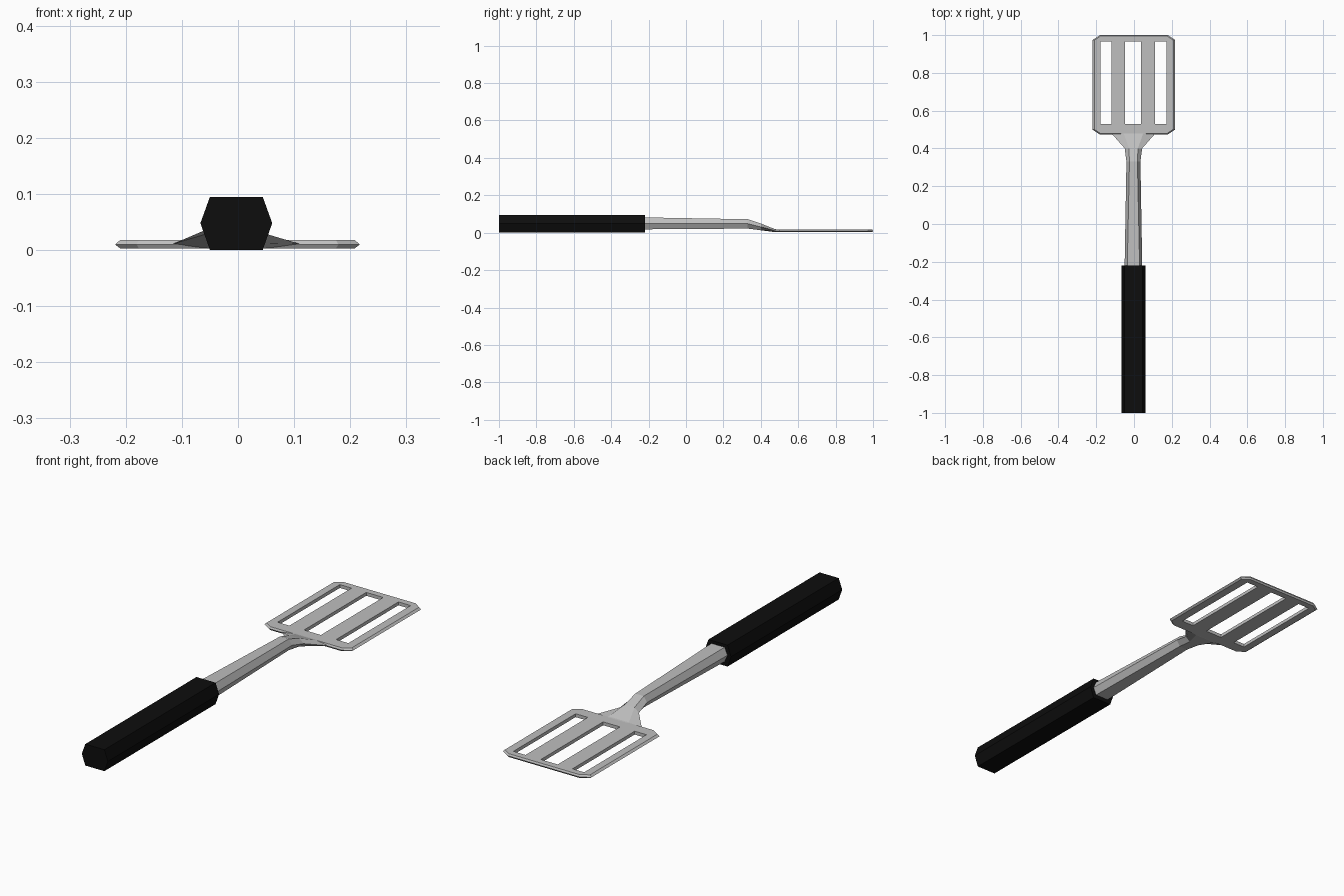
import bpy
import bmesh

if "Cube" in bpy.data.objects:
    bpy.data.objects.remove(bpy.data.objects["Cube"], do_unlink=True)

CENTRE_X = -0.003


def material(name, value, roughness):
    mat = bpy.data.materials.new(name)
    mat.use_nodes = True
    colour = (value, value, value, 1)
    mat.diffuse_color = colour
    node = mat.node_tree.nodes["Principled BSDF"]
    node.inputs["Base Color"].default_value = colour
    node.inputs["Roughness"].default_value = roughness
    return mat


def loft(name, rings, mat):
    """Join equal-length rings of points into a closed, flat-shaded solid."""
    bm = bmesh.new()
    loops = [[bm.verts.new(p) for p in ring] for ring in rings]
    for a, b in zip(loops, loops[1:]):
        for i in range(len(a)):
            j = (i + 1) % len(a)
            bm.faces.new((a[i], a[j], b[j], b[i]))
    bm.faces.new(loops[0])
    bm.faces.new(loops[-1])
    bmesh.ops.recalc_face_normals(bm, faces=bm.faces)
    mesh = bpy.data.meshes.new(name)
    bm.to_mesh(mesh)
    bm.free()
    mesh.materials.append(mat)
    obj = bpy.data.objects.new(name, mesh)
    bpy.context.collection.objects.link(obj)
    return obj


def hexagon(y, wide, flat, low, mid, high):
    """Six-sided cross-section with its points to the sides."""
    half = [(flat, low), (wide, mid), (flat, high)]
    points = half + [(-x, z) for x, z in reversed(half)]
    return [(CENTRE_X + x, y, z) for x, z in points]


def chamfered(inset, z):
    """Blade outline with cut corners."""
    x, x_cut = 0.218 - inset, 0.18 - inset / 2
    y, y_cut = 0.263 - inset / 2, 0.238 - inset / 4
    half = [(x_cut, -y), (x, -y_cut), (x, y_cut), (x_cut, y)]
    points = half + [(-a, b) for a, b in reversed(half)]
    return [(a - 0.001, b + 0.737, z) for a, b in points]


def rectangle(x0, x1, y0, y1, z):
    return [(x0, y0, z), (x1, y0, z), (x1, y1, z), (x0, y1, z)]


steel = material("brushed steel", 0.52, 0.5)
black = material("black grip", 0.004, 0.6)

# Grip
loft("handle", [hexagon(y, 0.064, 0.047, 0, 0.048, 0.095) for y in (-1, -0.22)], black)

# Shaft that tapers, then flares down into the blade
loft("shaft", [
    hexagon(-0.24, 0.047, 0.033, 0.018, 0.05, 0.082),
    hexagon(0.33, 0.037, 0.021, 0.022, 0.048, 0.072),
    hexagon(0.4, 0.046, 0.024, 0.013, 0.031, 0.049),
    hexagon(0.476, 0.113, 0.05, 0.003, 0.011, 0.019),
    hexagon(0.49, 0.113, 0.05, 0.004, 0.01, 0.017),
], steel)

# Blade with a bevelled rim
blade = loft("blade", [chamfered(0.009, 0.003), chamfered(0, 0.01), chamfered(0.009, 0.018)], steel)

# Slots through the blade
for side, x0, x1 in (("right", -0.177, -0.119), ("middle", -0.047, 0.036), ("left", 0.111, 0.171)):
    cutter = loft(side + "_slot_cutter", [rectangle(x0, x1, 0.53, 0.967, z) for z in (-0.1, 0.1)], steel)
    cutter.hide_render = True
    cutter.hide_viewport = True
    cut = blade.modifiers.new(side + "_slot", "BOOLEAN")
    cut.operation = "DIFFERENCE"
    cut.solver = "EXACT"
    cut.object = cutter
